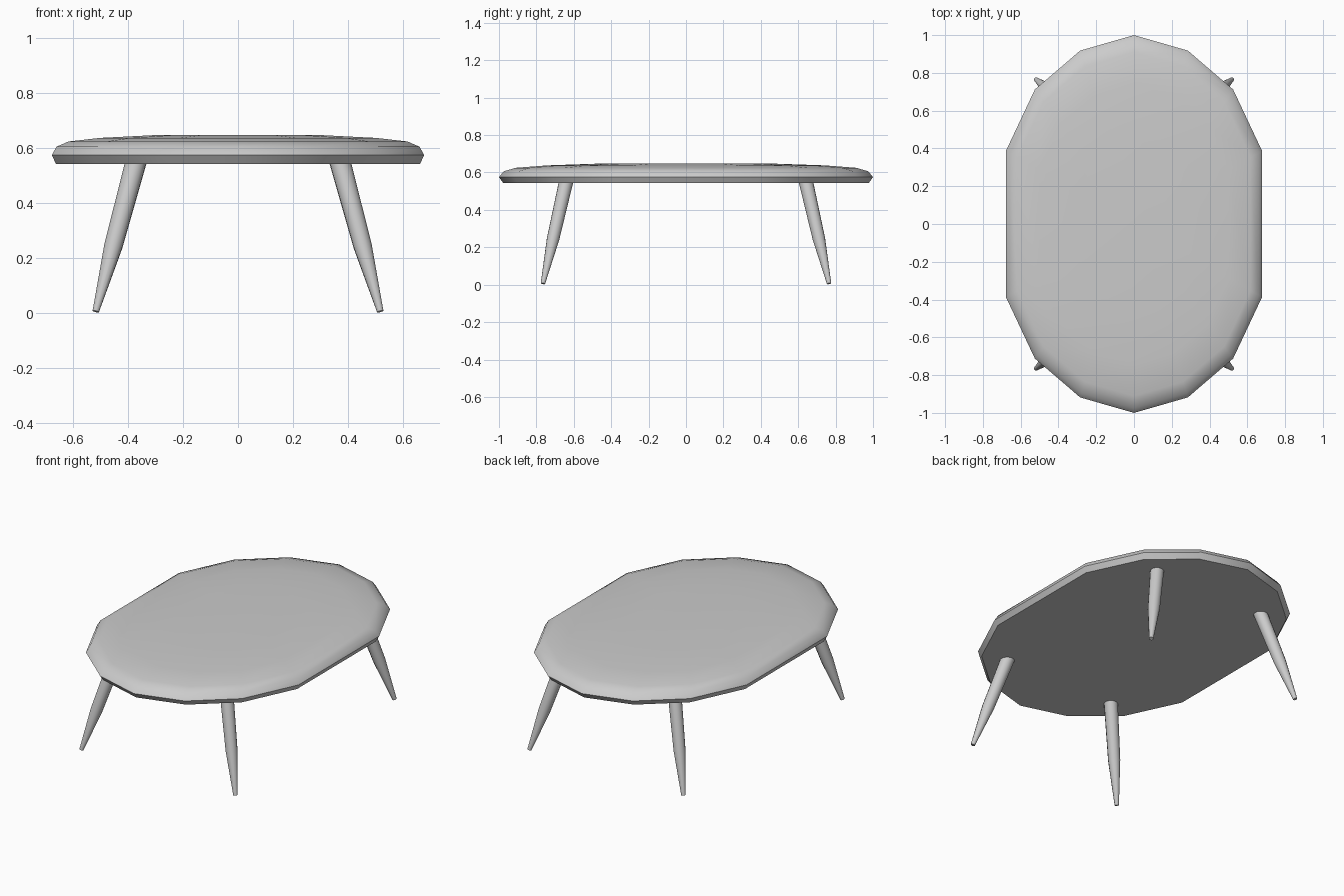
import bpy, bmesh, math
from mathutils import Vector

if "Cube" in bpy.data.objects:
    bpy.data.objects.remove(bpy.data.objects["Cube"])


def loft(name, rings, smooth_angle):
    """Skin a list of equal-length closed rings and cap both ends."""
    bm = bmesh.new()
    loops = [[bm.verts.new(p) for p in ring] for ring in rings]
    n = len(loops[0])
    for a, b in zip(loops, loops[1:]):
        for i in range(n):
            j = (i + 1) % n
            bm.faces.new((a[i], a[j], b[j], b[i]))
    bm.faces.new(loops[0][::-1])
    bm.faces.new(loops[-1])
    bmesh.ops.recalc_face_normals(bm, faces=bm.faces[:])
    mesh = bpy.data.meshes.new(name)
    bm.to_mesh(mesh)
    bm.free()
    obj = bpy.data.objects.new(name, mesh)
    bpy.context.collection.objects.link(obj)
    bpy.ops.object.select_all(action='DESELECT')
    obj.select_set(True)
    bpy.context.view_layer.objects.active = obj
    bpy.ops.object.shade_smooth_by_angle(angle=math.radians(smooth_angle))
    return obj


# Tabletop: 14-sided oval outline, mirrored from one quarter
quarter = [(0.678, 0.387), (0.525, 0.712), (0.285, 0.918)]
half = quarter + [(0, 1)] + [(-x, y) for x, y in reversed(quarter)]
outline = half + [(-x, -y) for x, y in half]

# Edge profile as (inset scale, height), underside to domed top
profile = [(0.977, 0.543), (1.0, 0.575), (0.975, 0.606),
           (0.91, 0.625), (0.74, 0.638), (0.45, 0.648)]
loft("tabletop", [[(x * s, y * s, z) for x, y in outline] for s, z in profile], 40)

# Legs: splayed tapered turnings, cut square to their axis
SIDES = 12
sections = [(0.0, 0.012), (0.43, 0.034), (1.0, 0.039)]
for side, sx in (("right", 1), ("left", -1)):
    for end, sy in (("front", -1), ("back", 1)):
        foot = Vector((0.518 * sx, 0.765 * sy, 0.006))
        head = Vector((0.369 * sx, 0.639 * sy, 0.56))
        turn = (head - foot).to_track_quat('Z', 'Y')
        rings = []
        for t, r in sections:
            centre = foot.lerp(head, t)
            rings.append([centre + turn @ Vector((r * math.cos(a), r * math.sin(a), 0))
                          for a in (math.tau * i / SIDES for i in range(SIDES))])
        loft(f"{end}_{side}_leg", rings, 40)
